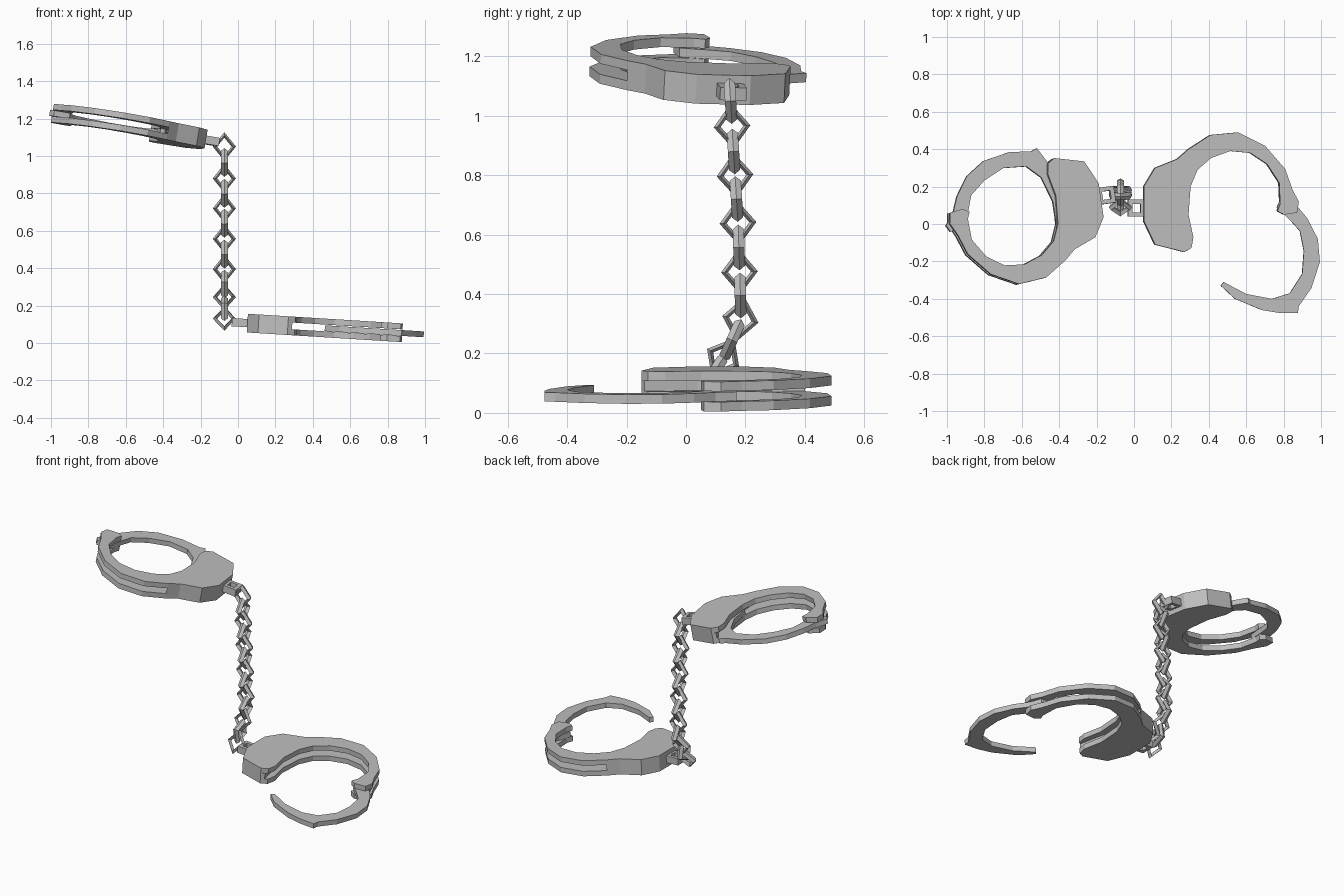
import bpy, bmesh
from math import radians
from mathutils import Matrix, Vector

cube = bpy.data.objects.get("Cube")
if cube:
    bpy.data.objects.remove(cube, do_unlink=True)

steel = bpy.data.materials.new("grey steel")
steel.use_nodes = True
GREY = (0.52, 0.52, 0.52, 1)
steel.diffuse_color = GREY
bsdf = steel.node_tree.nodes["Principled BSDF"]
bsdf.inputs["Base Color"].default_value = GREY
bsdf.inputs["Roughness"].default_value = 0.6


def finish(name, bm, matrix):
    bmesh.ops.recalc_face_normals(bm, faces=bm.faces)
    mesh = bpy.data.meshes.new(name)
    bm.to_mesh(mesh)
    bm.free()
    mesh.materials.append(steel)
    obj = bpy.data.objects.new(name, mesh)
    obj.matrix_world = matrix
    bpy.context.collection.objects.link(obj)


def plate(name, outline, low, high, matrix):
    """Flat plate cut from an outline."""
    bm = bmesh.new()
    face = bm.faces.new([bm.verts.new((x, y, low)) for x, y in outline])
    new = bmesh.ops.extrude_face_region(bm, geom=[face])["geom"]
    moved = [v for v in new if isinstance(v, bmesh.types.BMVert)]
    bmesh.ops.translate(bm, verts=moved, vec=(0, 0, high - low))
    finish(name, bm, matrix)


def ring(name, corners, section, matrix):
    """Angular closed ring: each corner carries a section of (scale, depth)."""
    bm = bmesh.new()
    loops = [[bm.verts.new((x * s, y * s, d)) for s, d in section] for x, y in corners]
    n, m = len(corners), len(section)
    for i in range(n):
        a, b = loops[i], loops[(i + 1) % n]
        for j in range(m):
            k = (j + 1) % m
            bm.faces.new((a[j], b[j], b[k], a[k]))
    finish(name, bm, matrix)


# Outlines: the outer edge of the housing and arm, then the inner edge back
housing_edge = [(.23, .348), (.11, .30), (.05, .20), (.05, .016), (.11, -.11), (.267, -.15)]
arm_edge = [(.88, .118), (.845, .187), (.807, .294), (.70, .417), (.556, .49),
            (.406, .476), (.289, .40)]
inner_edge = [(.305, -.128), (.315, -.07), (.289, .05), (.30, .20), (.337, .289),
              (.41, .353), (.513, .39), (.62, .38), (.71, .32), (.775, .22),
              (.78, .107), (.765, .07), (.80, .05), (.87, .06)]
cheek = arm_edge + housing_edge + inner_edge
core = [(.289, .40)] + housing_edge + [(.29, -.14), (.25, .04), (.25, .20), (.27, .30)]
jaw = [(.80, .17), (.765, .09), (.84, .016), (.888, -.037), (.909, -.144), (.90, -.267),
       (.834, -.37), (.738, -.40), (.60, -.374), (.48, -.31), (.465, -.33), (.54, -.40),
       (.684, -.46), (.78, -.476), (.877, -.476), (.882, -.44), (.95, -.342),
       (.995, -.203), (.984, -.08), (.93, .027), (.87, .10), (.84, .17)]
HINGE = Vector((.83, .10, 0))
ORIGIN = Vector((.05, .10, 0))


def cuff(side, location, tilt, jaw_turn):
    base = Matrix.Translation(location) @ tilt @ Matrix.Translation(-ORIGIN)
    plate(side + "_upper_cheek", cheek, .018, .05, base)
    plate(side + "_lower_cheek", cheek, -.05, -.018, base)
    plate(side + "_housing_core", core, -.018, .018, base)
    swing = (Matrix.Translation(HINGE) @ Matrix.Rotation(radians(jaw_turn), 4, 'Z')
             @ Matrix.Translation(-HINGE))
    plate(side + "_jaw", jaw, -.017, .014, base @ swing)
    # Swivel loop that holds the chain
    ring(side + "_swivel", [(-.045, -.045), (.045, -.045), (.045, .045), (-.045, .045)],
         [(1, -.022), (1, .022), (.5, .022), (.5, -.022)],
         base @ Matrix.Translation((.012, .085, 0)))


# Open cuff lying low on the left, closed cuff raised on the right
cuff("left", (.05, .10, .106), Matrix.Rotation(.062, 4, 'Y'), 0)
cuff("right", (-.185, .133, 1.088),
     Matrix.Rotation(-.05, 4, 'X') @ Matrix.Rotation(.165, 4, 'Y')
     @ Matrix.Rotation(radians(188.5), 4, 'Z'), -61.4)

# Chain: diamond links, alternately turned a quarter, following a gentle sag
path = [(.15, 1.05), (.155, .965), (.16, .88), (.165, .80), (.17, .72), (.175, .64),
        (.178, .557), (.18, .475), (.183, .395), (.183, .315), (.155, .245),
        (.125, .185), (.09, .13)]
points = [Vector((-.073, y, z)) for y, z in path]
for i, p in enumerate(points):
    along = points[max(i - 1, 0)] - points[min(i + 1, len(points) - 1)]
    lean = Vector((0, 0, 1)).rotation_difference(along).to_matrix().to_4x4()
    turn = Matrix.Rotation(radians(90 * (i % 2)), 4, 'Z') @ Matrix.Rotation(radians(90), 4, 'X')
    ring("chain_link_%02d" % (i + 1), [(0, .077), (.062, 0), (0, -.077), (-.062, 0)],
         [(1, 0), (.8, .019), (.62, 0), (.8, -.019)],
         Matrix.Translation(p) @ lean @ turn)
